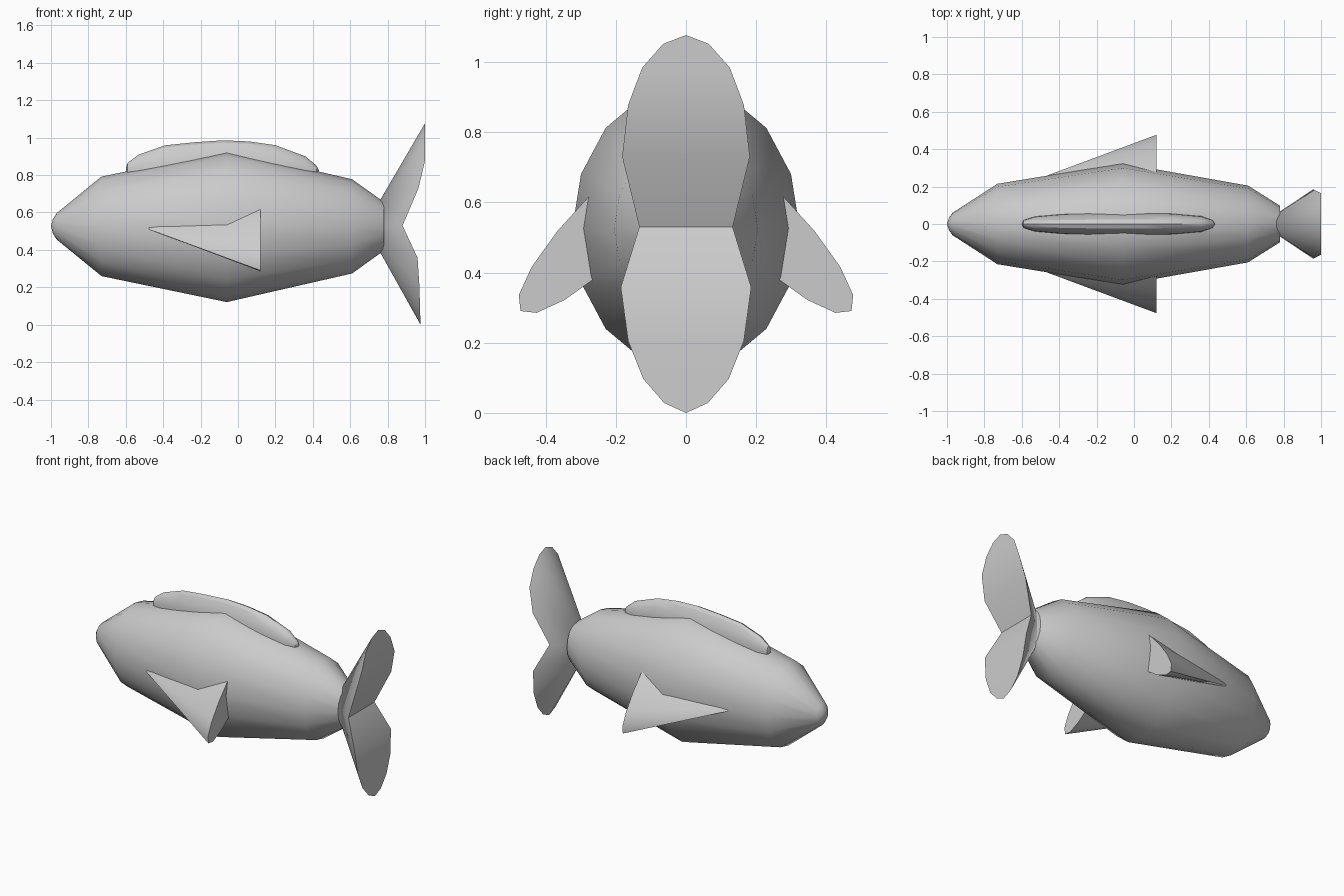
import bpy, bmesh
from math import sin, cos, pi, radians

if "Cube" in bpy.data.objects:
    bpy.data.objects.remove(bpy.data.objects["Cube"])

SIDES = 16


def finish(name, bm):
    """Turn a bmesh into a smooth-by-angle object."""
    bmesh.ops.recalc_face_normals(bm, faces=bm.faces)
    mesh = bpy.data.meshes.new(name)
    bm.to_mesh(mesh)
    bm.free()
    mesh.shade_smooth()
    mesh.set_sharp_from_angle(angle=radians(32))
    obj = bpy.data.objects.new(name, mesh)
    bpy.context.collection.objects.link(obj)
    return obj


def ellipse(x, y, z, ry, rz, tilt=0.0):
    """Points of an ellipse in the plane of constant x."""
    pts = []
    for i in range(SIDES):
        a = 2 * pi * i / SIDES
        u, v = ry * cos(a), rz * sin(a)
        pts.append((x, y + u * cos(tilt) - v * sin(tilt), z + u * sin(tilt) + v * cos(tilt)))
    return pts


def loft(bm, rings):
    """Bridge rings of points; a ring of one point is a pole."""
    loops = [[bm.verts.new(p) for p in r] for r in rings]
    for a, b in zip(loops, loops[1:]):
        n = max(len(a), len(b))
        for i in range(n):
            j = (i + 1) % n
            if len(a) == 1:
                bm.faces.new((a[0], b[i], b[j]))
            elif len(b) == 1:
                bm.faces.new((a[i], b[0], a[j]))
            else:
                bm.faces.new((a[i], b[i], b[j], a[j]))
    return loops


# body: elliptical sections from nose to tail root (x, half width, half height)
body_sections = [(-0.99, 0.032, 0.038), (-0.97, 0.06, 0.07), (-0.73, 0.215, 0.266),
                 (-0.06, 0.324, 0.405), (0.61, 0.205, 0.252), (0.78, 0.098, 0.13)]
bm = bmesh.new()
loops = loft(bm, [[(-1.0, 0, 0.528)]] + [ellipse(x, 0, 0.526, ry, rz) for x, ry, rz in body_sections])
bm.faces.new(loops[-1])
finish("body", bm)

# dorsal fin: slim rounded ridge (x, half width, top height)
fin_sections = [(-0.59, 0.02, 0.865), (-0.53, 0.04, 0.91), (-0.39, 0.054, 0.959), (-0.24, 0.06, 0.975),
                (-0.08, 0.062, 0.986), (0.06, 0.062, 0.98), (0.2, 0.058, 0.96), (0.36, 0.042, 0.9),
                (0.42, 0.02, 0.85)]
bm = bmesh.new()
loft(bm, [[(-0.6, 0, 0.835)]]
     + [ellipse(x, 0, 0.82, ry, top - 0.82) for x, ry, top in fin_sections]
     + [[(0.433, 0, 0.825)]])
finish("dorsal_fin", bm)

# side fins: tilted flattened cones with flat rear ends
for side, name in ((-1, "right_side_fin"), (1, "left_side_fin")):
    bm = bmesh.new()
    base = ellipse(0.12, side * 0.203, 0.559, 0.38, 0.094, -side * pi / 4)
    loops = loft(bm, [[(-0.61, side * 0.205, 0.56)], base])
    bm.faces.new(loops[-1])
    finish(name, bm)

# tail: cone opening to a forked, waisted trailing edge (x, half width, z)
fork = [(1.0, 0.065, 1.052), (1.0, 0.125, 0.984), (1.0, 0.165, 0.878), (0.965, 0.182, 0.73),
        (0.88, 0.133, 0.53), (0.96, 0.186, 0.358), (0.97, 0.165, 0.205), (0.973, 0.122, 0.097),
        (0.975, 0.062, 0.028)]
outline = ([(1.0, 0, 1.077)] + fork[:] + [(0.976, 0, 0.0)]
           + [(x, -y, z) for x, y, z in reversed(fork)])
bm = bmesh.new()
ring = loft(bm, [[(0.68, 0, 0.53)], outline])[-1]
n = len(ring)
for i in range(n // 2):
    strip = (ring[i], ring[i + 1], ring[-i - 1], ring[-i % n])
    bm.faces.new(list(dict.fromkeys(strip)))
finish("tail_fin", bm)
